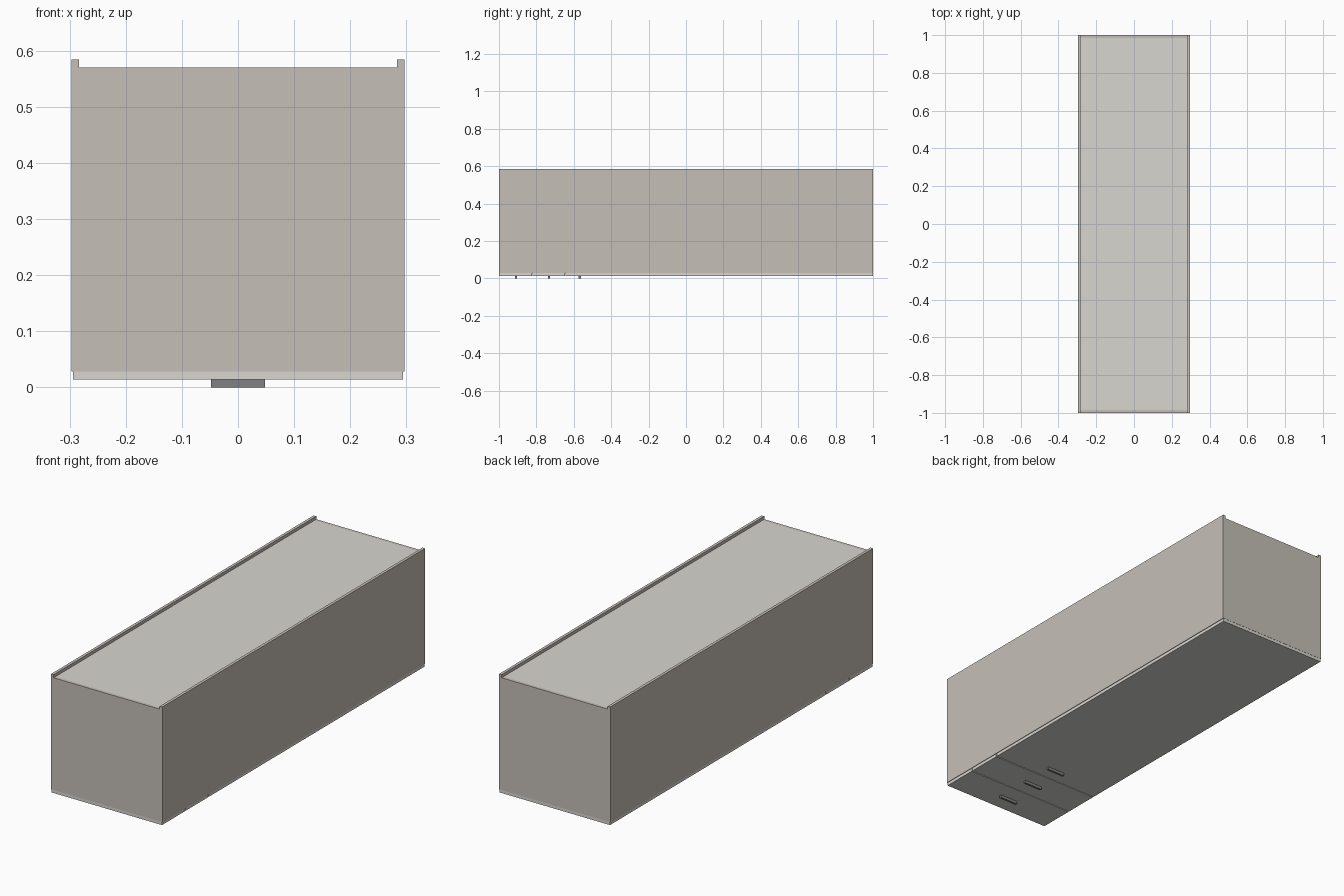
import bpy, bmesh
from mathutils import Matrix, Vector

if "Cube" in bpy.data.objects:
    bpy.data.objects.remove(bpy.data.objects["Cube"])


def material(name, rgb):
    m = bpy.data.materials.new(name)
    m.diffuse_color = (*rgb, 1)
    m.use_nodes = True
    m.node_tree.nodes["Principled BSDF"].inputs["Base Color"].default_value = m.diffuse_color
    return m


BODY = material("warm_board", (0.56, 0.52, 0.47))
FRONT = material("pale_board", (0.68, 0.67, 0.63))
METAL = material("dark_metal", (0.22, 0.22, 0.23))


def add_boxes(bm, x, y, z):
    size = Vector((x[1] - x[0], y[1] - y[0], z[1] - z[0]))
    centre = Vector((sum(x), sum(y), sum(z))) / 2
    bmesh.ops.create_cube(bm, size=1, matrix=Matrix.Translation(centre) @ Matrix.Diagonal((*size, 1)))


def part(name, mat, *boxes):
    bm = bmesh.new()
    for b in boxes:
        add_boxes(bm, *b)
    me = bpy.data.meshes.new(name)
    bm.to_mesh(me)
    bm.free()
    me.materials.append(mat)
    ob = bpy.data.objects.new(name, me)
    bpy.context.collection.objects.link(ob)
    return ob


# Main sizes: cabinet lies on its front, doors facing down
W, T = 0.297, 0.014
Z_FRONT, Z_CARCASS, Z_BACK, Z_TOP = 0.0135, 0.0285, 0.5695, 0.584
INNER = W - T

# Carcass side panels rise past the recessed back panel
for name, s in (("left_side", -1), ("right_side", 1)):
    part(name, BODY, (sorted((s * W, s * INNER)), (-1, 1), (Z_CARCASS, Z_TOP)))

# End panels (base and top of the cabinet)
for name, s in (("base_panel", -1), ("top_panel", 1)):
    part(name, BODY, ((-INNER, INNER), sorted((s, s * (1 - T))), (Z_CARCASS, Z_BACK)))

# Back panel between the sides and ends
part("back_panel", FRONT, ((-INNER, INNER), (-1 + T, 1 - T), (Z_BACK - 0.008, Z_BACK)))

# Two drawer fronts and one tall door, each with a bar handle
fronts = (("lower_drawer", -0.999, -0.824, -0.91),
          ("upper_drawer", -0.820, -0.647, -0.733),
          ("door", -0.643, 0.999, -0.568))
for name, y0, y1, hy in fronts:
    part(name + "_front", FRONT, ((-0.294, 0.294), (y0, y1), (Z_FRONT, Z_CARCASS)))
    h = 0.0055
    part(name + "_handle", METAL,
         ((-0.048, 0.048), (hy - h, hy + h), (0, Z_FRONT)))
